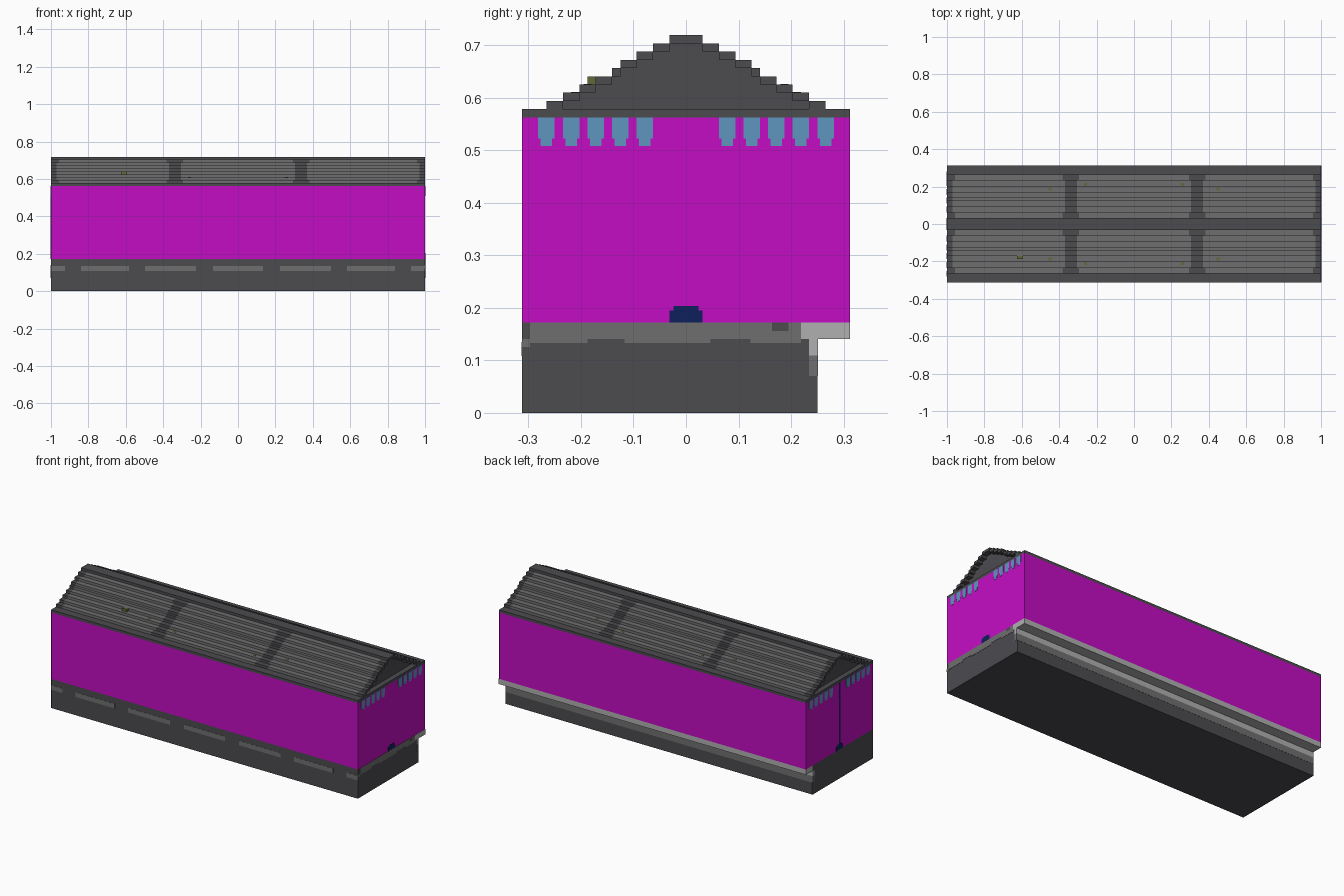
import bpy, bmesh

cube = bpy.data.objects.get("Cube")
if cube:
    bpy.data.objects.remove(cube, do_unlink=True)

V = 2 / 128          # one block
W = 20 * V           # half width
T = 0.003            # plate thickness


def material(name, rgb):
    lin = [((c / 255 + 0.055) / 1.055) ** 2.4 if c > 10 else c / 255 / 12.92 for c in rgb]
    m = bpy.data.materials.new(name)
    m.use_nodes = True
    m.diffuse_color = (*lin, 1)
    m.node_tree.nodes["Principled BSDF"].inputs["Base Color"].default_value = (*lin, 1)
    return m


MAGENTA = material("magenta", (196, 13, 196))
DARK = material("dark grey", (76, 76, 80))
GREY = material("mid grey", (111, 111, 111))
LIGHT = material("light grey", (176, 176, 176))
BLUE = material("window blue", (94, 149, 191))
NAVY = material("navy", (13, 32, 92))
OLIVE = material("moss olive", (98, 104, 56))


def part(name, mat, boxes):
    """One object made of boxes given as (x0, x1, y0, y1, z0, z1)."""
    bm = bmesh.new()
    for x0, x1, y0, y1, z0, z1 in boxes:
        r = bmesh.ops.create_cube(bm, size=1)
        for v in r["verts"]:
            v.co = ((x0 + x1) / 2 + v.co.x * (x1 - x0),
                    (y0 + y1) / 2 + v.co.y * (y1 - y0),
                    (z0 + z1) / 2 + v.co.z * (z1 - z0))
    me = bpy.data.meshes.new(name)
    bm.to_mesh(me)
    bm.free()
    me.materials.append(mat)
    ob = bpy.data.objects.new(name, me)
    bpy.context.collection.objects.link(ob)
    return ob


def end_plate(side, y0, y1, z0, z1, t=T):
    """Thin plate lying on the end wall at x = side, flush with the outside."""
    a, b = side * (1 - t), side * 1.0
    return (min(a, b), max(a, b), y0, y1, z0, z1)


# Walls and base, ends pulled in by a plate thickness
I = 1 - T
part("walls", MAGENTA, [(-I, I, -W, W, 11 * V, 36 * V)])
part("base", DARK, [(-I, I, -W, 16 * V, 0, 11 * V)])
part("base_end_caps", DARK, [end_plate(s, -W, 16 * V, 0, 11 * V, T * 0.6) for s in (1, -1)])
part("wall_end_caps", MAGENTA, [end_plate(s, -W, W, 11 * V, 36 * V, T * 0.6) for s in (1, -1)])

E = 1.0015  # outer face of painted end details


def paint(side, y0, y1, z0, z1):
    a, b = side * (1 - T), side * E
    return (min(a, b), max(a, b), y0, y1, z0, z1)


# Dashed stripe along the front of the base
dashes = [(0, 0.134), (0.225, 0.497), (0.584, 0.84), (0.925, 1.0)]
stripes = [(-0.134, 0.134, -W - 0.001, -W + T, 0.108, 0.135)]
for a, b in dashes[1:]:
    for x0, x1 in ((a, b), (-b, -a)):
        stripes.append((x0, x1, -W - 0.001, -W + T, 0.108, 0.135))
part("front_dashes", GREY, stripes)

# Rear ledge overhanging the base, with bands beneath
part("rear_ledge", LIGHT, [(-1, 1, 14 * V, W, 9 * V, 11 * V)])
part("rear_light_band", LIGHT, [(-1, 1, 16 * V - T, 16 * V + 0.001, 7 * V, 9 * V)])
part("rear_grey_band", GREY, [(-1, 1, 16 * V - T, 16 * V + 0.001, 4.5 * V, 7 * V)])
part("end_light_patch", LIGHT, [paint(s, 15 * V, 16 * V, 7 * V, 9 * V) for s in (1, -1)]
     + [paint(1, 14 * V, W, 9 * V, 11 * V)])
part("end_grey_patch", GREY, [paint(s, 15 * V, 16 * V, 4.5 * V, 7 * V) for s in (1, -1)])

# Uneven grey strip on top of the base at the right end
part("end_grey_strip", GREY, [
    paint(1, -0.297, -0.187, 0.133, 11 * V), paint(1, -0.187, -0.117, 0.141, 11 * V),
    paint(1, -0.117, 0.047, 0.133, 11 * V), paint(1, 0.047, 0.123, 0.141, 11 * V),
    paint(1, 0.123, 0.164, 0.133, 11 * V), paint(1, 0.164, 0.195, 0.133, 10 * V),
    paint(1, 0.195, 14 * V, 0.133, 11 * V), paint(1, -W, -0.297, 0.125, 0.141)])

# Row of tapered windows under the eaves at both ends
windows = []
for s in (1, -1):
    for k in (4, 7, 10, 13, 16):
        for m in (1, -1):
            c = m * (k + 1) * V
            windows.append(paint(s, c - V, c + V, 0.522, 36 * V))
            windows.append(paint(s, c - 0.7 * V, c + 0.7 * V, 0.508, 0.522))
part("end_windows", BLUE, windows)

# Navy blocks at the foot of each end, and a seam on the left end
part("coupling", NAVY, [b for s in (1, -1) for b in (
    paint(s, -2 * V, 2 * V, 11 * V, 12.5 * V), paint(s, -1.5 * V, 1.5 * V, 12.5 * V, 13 * V))])
part("end_seam", NAVY, [paint(-1, -0.4 * V, 0.4 * V, 13 * V, 36 * V)])

# Roof: eave slab, stepped shell rows, recessed gable filling
part("eave_slab", DARK, [(-1, 1, -W, W, 36 * V, 37 * V)])
edges = [2, 4, 6, 8, 9, 11, 13, 15, 17]          # outer edge of each row, in blocks
panels = [(-0.97, -0.37), (-0.305, 0.305), (0.37, 0.97)]
dark = [(-1, 1, -2 * V, 2 * V, 45 * V, 46 * V)]
grey, gable = [], []
G = 1 - 2 * V
for i, out in enumerate(edges):
    top = (46 - i) * V
    gable.append((-G, G, -out * V, out * V, 37 * V if i == 8 else top - 2 * V, top - V))
    if i == 0:
        continue
    trim = 0.012 if i in (1, 8) else 0           # clipped panel corners
    cuts = [-1] + [c for a, b in panels for c in (a + trim, b - trim)] + [1]
    for m in (1, -1):
        y0, y1 = sorted((m * edges[i - 1] * V, m * out * V))
        for j in range(len(cuts) - 1):
            (grey if j % 2 else dark).append((cuts[j], cuts[j + 1], y0, y1, top - V, top))
part("roof_frame", DARK, dark)
part("roof_panels", GREY, grey)
part("gables", DARK, gable)

# Moss specks lying on the roof, and one raised clump
part("moss", OLIVE, [(-0.625, -0.594, -12 * V, -11 * V, 40 * V, 41 * V)] + [
    (sx * x - V / 2, sx * x + V / 2, sy * y - V / 2, sy * y + V / 2, z * V - T, z * V + 0.001)
    for x, y, z in ((0.26, 13.5 * V, 39), (0.45, 12 * V, 40)) for sx in (1, -1) for sy in (1, -1)])
